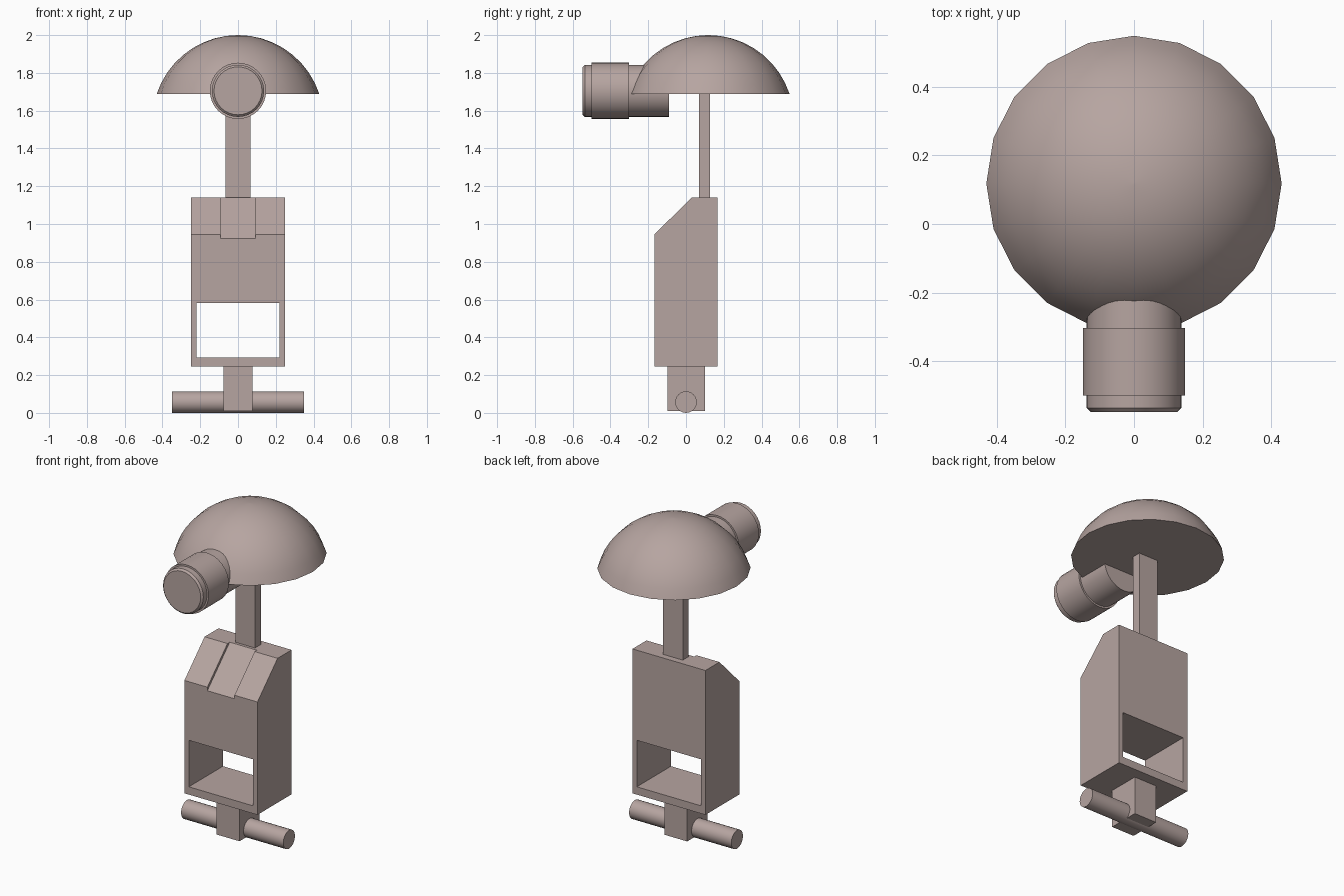
import bpy, math

if "Cube" in bpy.data.objects:
    bpy.data.objects.remove(bpy.data.objects["Cube"])

clay = bpy.data.materials.new("dusty pink grey")
clay.diffuse_color = (0.47, 0.375, 0.355, 1)
clay.use_nodes = True
clay.node_tree.nodes["Principled BSDF"].inputs["Base Color"].default_value = clay.diffuse_color


def make(name, verts, faces, smooth=False):
    me = bpy.data.meshes.new(name)
    me.from_pydata(verts, [], faces)
    me.materials.append(clay)
    ob = bpy.data.objects.new(name, me)
    bpy.context.collection.objects.link(ob)
    bpy.ops.object.select_all(action='DESELECT')
    ob.select_set(True)
    bpy.context.view_layer.objects.active = ob
    bpy.ops.object.mode_set(mode='EDIT')
    bpy.ops.mesh.select_all(action='SELECT')
    bpy.ops.mesh.normals_make_consistent(inside=False)
    bpy.ops.object.mode_set(mode='OBJECT')
    if smooth:
        bpy.ops.object.shade_smooth_by_angle(angle=math.radians(35))
    return ob


def prism(name, half_x, profile):
    """Extrude a (y, z) profile symmetrically along x."""
    n = len(profile)
    verts = [(s * half_x, y, z) for s in (-1, 1) for y, z in profile]
    faces = [list(range(n)), list(range(n, 2 * n))]
    faces += [(i, (i + 1) % n, n + (i + 1) % n, n + i) for i in range(n)]
    return make(name, verts, faces)


def box(name, half_x, y0, y1, z0, z1):
    return prism(name, half_x, [(y0, z0), (y1, z0), (y1, z1), (y0, z1)])


def lathe(name, profile, n, place):
    """Turn (radius, height) rings round an axis; place maps (a, b, h) to xyz."""
    verts, faces = [], []
    for r, h in profile:
        for i in range(n):
            t = 2 * math.pi * i / n
            verts.append(place(r * math.cos(t), r * math.sin(t), h))
    for k in range(len(profile) - 1):
        for i in range(n):
            j = (i + 1) % n
            faces.append((k * n + i, k * n + j, (k + 1) * n + j, (k + 1) * n + i))
    faces += [list(range(n)), list(range(len(verts) - n, len(verts)))]
    return make(name, verts, faces, True)


def cut(target, cutter):
    mod = target.modifiers.new("cut", 'BOOLEAN')
    mod.operation, mod.solver, mod.object = 'DIFFERENCE', 'EXACT', cutter
    bpy.context.view_layer.objects.active = target
    bpy.ops.object.modifier_apply(modifier=mod.name)
    bpy.data.objects.remove(cutter)


# Body block with sloped top front, open window and shallow groove in the slope
body = prism("body", 0.25, [(-0.167, 0.246), (0.167, 0.246), (0.167, 1.14),
                            (0.03, 1.14), (-0.167, 0.945)])
cut(body, box("window_cutter", 0.22, -0.4, 0.4, 0.294, 0.582))
cut(body, prism("groove_cutter", 0.093, [(-0.267, 0.824), (0.153, 1.24), (-0.267, 1.24)]))

# Stem holding the dome, and foot post
box("neck", 0.067, 0.07, 0.127, 1.10, 1.71)
box("foot_post", 0.078, -0.097, 0.1, 0.01, 0.26)

# Foot crossbar
lathe("foot_bar", [(0.057, -0.35), (0.057, 0.35)], 24,
      lambda a, b, h: (h, a, b + 0.057))

# Dome head: spherical cap with a flat underside
R, CZ = 0.453, 1.547
steps = 9
rim = math.asin(0.43 / R)
cap = [(R * math.sin(rim * (1 - k / steps)), CZ + R * math.cos(rim * (1 - k / steps)))
       for k in range(steps)] + [(0.004, 2.0)]
lathe("dome", cap, 20, lambda a, b, h: (a, b + 0.118, h))

# Stepped barrel pointing forward from the dome
lathe("barrel", [(0.127, -0.547), (0.138, -0.536), (0.138, -0.5), (0.149, -0.5),
                 (0.149, -0.303), (0.138, -0.303), (0.138, -0.09)], 32,
      lambda a, b, h: (a, h, b + 1.705))
